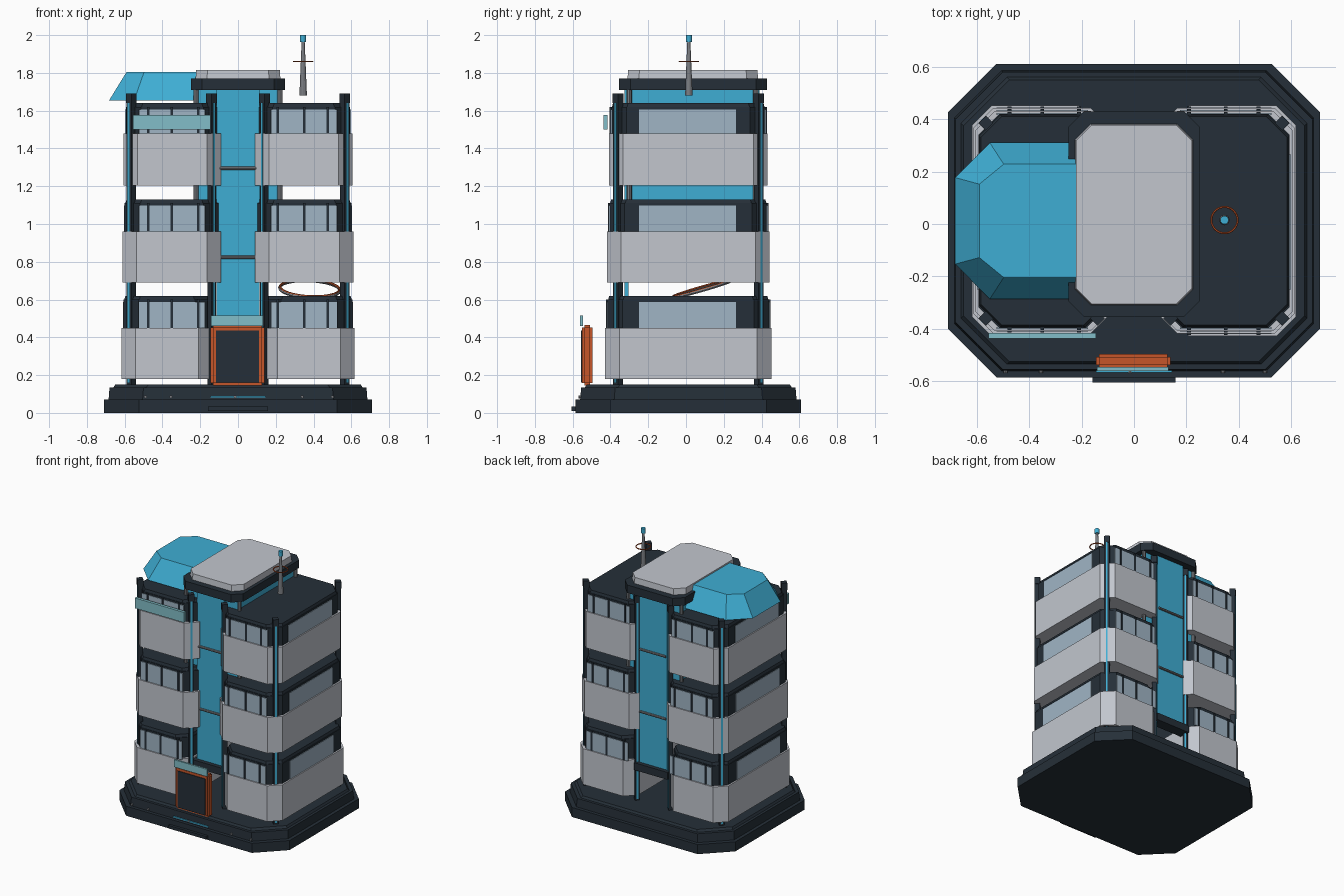
import bpy, bmesh, math
from mathutils import Matrix

if "Cube" in bpy.data.objects:
    bpy.data.objects.remove(bpy.data.objects["Cube"])


def mat(name, r, g, b):
    m = bpy.data.materials.new(name)
    lin = lambda c: ((c / 255 + 0.055) / 1.055) ** 2.4 if c > 10 else c / 3295
    m.diffuse_color = (lin(r), lin(g), lin(b), 1)
    m.use_nodes = True
    m.node_tree.nodes["Principled BSDF"].inputs["Base Color"].default_value = m.diffuse_color
    return m


DARK = mat("dark slate", 37, 47, 56)
PALE = mat("pale grey", 194, 198, 206)
BLUE = mat("sky blue", 63, 174, 212)
GLASS = mat("window glass", 160, 181, 197)
TEAL = mat("pale teal", 130, 190, 200)
ORANGE = mat("burnt orange", 198, 86, 42)
METAL = mat("metal grey", 122, 125, 130)


def finish(name, bm, m):
    bmesh.ops.recalc_face_normals(bm, faces=bm.faces)
    me = bpy.data.meshes.new(name)
    bm.to_mesh(me)
    bm.free()
    me.materials.append(m)
    ob = bpy.data.objects.new(name, me)
    bpy.context.collection.objects.link(ob)
    return ob


def outline(x0, x1, y0, y1, c):
    return [(x0 + c, y0), (x1 - c, y0), (x1, y0 + c), (x1, y1 - c),
            (x1 - c, y1), (x0 + c, y1), (x0, y1 - c), (x0, y0 + c)]


def prism(name, x, y, z, c, m, top=0.0):
    """Chamfered block; top is how far the upper outline draws in."""
    x0, x1 = sorted(x)
    bm = bmesh.new()
    lo = [bm.verts.new((*p, z[0])) for p in outline(x0, x1, *y, c)]
    hi = [bm.verts.new((*p, z[1])) for p in
          outline(x0 + top, x1 - top, y[0] + top, y[1] - top, c)]
    bm.faces.new(lo)
    bm.faces.new(hi)
    for i in range(8):
        j = (i + 1) % 8
        bm.faces.new((lo[i], lo[j], hi[j], hi[i]))
    return finish(name, bm, m)


def box(name, x, y, z, m, bevel=0.0, turn=0.0):
    x, y = sorted(x), sorted(y)
    bm = bmesh.new()
    bmesh.ops.create_cube(bm, size=1)
    cen = [(a[0] + a[1]) / 2 for a in (x, y, z)]
    bm.transform(Matrix.Translation(cen) @ Matrix.Rotation(turn, 4, 'Z') @
                 Matrix.Diagonal([a[1] - a[0] for a in (x, y, z)] + [1]))
    if bevel:
        bmesh.ops.bevel(bm, geom=bm.edges[:], offset=bevel, segments=2, affect='EDGES')
    return finish(name, bm, m)


def rod(name, cen, r0, r1, h, m, n=12, axis=None):
    bm = bmesh.new()
    bmesh.ops.create_cone(bm, cap_ends=True, segments=n, radius1=r0, radius2=r1, depth=h)
    rot = Matrix.Rotation(math.pi / 2, 4, axis) if axis else Matrix()
    bm.transform(Matrix.Translation(cen) @ rot)
    return finish(name, bm, m)


def ring(name, cen, r, t, m, rot=(0, 0, 0)):
    bpy.ops.mesh.primitive_torus_add(location=cen, rotation=rot, major_radius=r, minor_radius=t,
                                     major_segments=32, minor_segments=6)
    ob = bpy.context.object
    ob.name = name
    ob.data.materials.append(m)


# stepped base
prism("base_lower", (-.71, .71), (-.585, .61), (0, .072), .185, DARK)
prism("base_middle", (-.685, .685), (-.56, .585), (.072, .135), .18, DARK, .005)
prism("base_top", (-.66, .66), (-.535, .56), (.135, .15), .175, DARK, .01)
box("front_step", (-.158, .158), (-.605, -.58), (.01, .033), DARK)
box("step_light", (-.145, .145), (-.567, -.556), (.082, .09), BLUE)
for x in (-.49, -.355, -.015, .34, .5):
    rod("base_lamp", (x, -.563, .085), .008, .008, .012, METAL, 8, 'X')

# three storeys on each side of the core: parapet, dark band, windows
YC = .012
storeys = [(.18, .45, .62, .618, .44, .135), (.69, .96, 1.13, .612, .43, .09),
           (1.205, 1.48, 1.64, .606, .42, .09)]
for n, (zb, zr, zt, xo, h, xi) in enumerate(storeys, 1):
    for s in (-1, 1):
        side = "left" if s < 0 else "right"
        tag = f"{side}_{n}"
        prism("parapet_" + tag, (s * xi, s * xo), (YC - h, YC + h), (zb, zr), .075, PALE)
        e = .012
        prism("storey_band_" + tag, (s * (xi + e), s * (xo - e)), (YC - h + e, YC + h - e),
              (zr, zt - .02), .08, DARK)
        prism("storey_roof_" + tag, (s * (xi + e + .004), s * (xo - e - .004)),
              (YC - h + e + .004, YC + h - e - .004), (zt - .02, zt), .08, DARK, .006)
        zw = (zr, zt - .033)
        box("side_window_" + tag, (s * (xo - e - .004), s * (xo - e + .004)), (-.25, .265), zw, GLASS)
        for f in (-1, 1):
            y = YC + f * (h - e)
            box("face_window_" + tag, (s * .175, s * .525), (y - .004, y + .004), zw, GLASS)
            for x in (.21, .35, .475):
                box("mullion_" + tag, (s * (x - .007), s * (x + .007)),
                    (y - .008, y + .008), (zr, zt - .02), DARK)

# columns with light strips
for sx in (-1, 1):
    for sy, y in ((-1, -.36), (1, .385)):
        for x, d, w in ((.565, 1, .036), (.14, -1, .032)):
            cx = sx * x
            box("column", (cx - w / 2, cx + w / 2), (y - w / 2, y + w / 2), (.14, 1.69), DARK,
                turn=math.pi / 4)
            v = w / 2 + .001
            px, py = cx + sx * d * v * .707, y + sy * v * .707
            box("column_light", (px - .006, px + .006), (py - .002, py + .002), (.16, 1.64), BLUE,
                turn=sx * sy * d * -math.pi / 4)
            box("column_cap", (cx - .02, cx + .02), (y - .02, y + .02), (1.64, 1.692), DARK,
                turn=math.pi / 4)

# central core
box("core", (-.21, .21), (-.3, .37), (.8, 1.71), BLUE)
for name, y, f in (("front", -.315, -1), ("back", .38, 1)):
    box(f"core_{name}_panel", (-.115, .115), (y - .01, y + .01), (.44, 1.71), BLUE)
    box(f"core_{name}_sill", (-.14, .14), (y - .04, y + .04), (.385, .44), DARK)
    for z in (.825, 1.295):
        rod(f"core_{name}_bar", (0, y + f * .016, z), .009, .009, .215, METAL, 8, 'Y')
for x in (-.222, .222):
    for y in (-.3, .37):
        rod("core_post", (x, y, 1.26), .014, .014, .9, METAL, 8)
prism("core_slab", (-.25, .25), (-.355, .43), (1.71, 1.77), .06, DARK)
prism("core_roof", (-.225, .225), (-.31, .382), (1.765, 1.815), .06, PALE, .004)

# faceted roof canopy on the left
bm = bmesh.new()
half = lambda x, xm, xe, a, b, z: [bm.verts.new((*p, z)) for p in
                                   ((xe, YC - b), (xm, YC - b), (x, YC - a),
                                    (x, YC + a), (xm, YC + b), (xe, YC + b))]
lo = half(-.682, -.55, -.2, .165, .298, 1.655)
hi = half(-.59, -.497, -.2, .14, .216, 1.805)
bm.faces.new(lo)
bm.faces.new(hi)
for i in range(6):
    j = (i + 1) % 6
    bm.faces.new((lo[i], lo[j], hi[j], hi[i]))
finish("roof_canopy", bm, BLUE)

# mast on the right roof
rod("mast", (.345, .015, 1.825), .02, .008, .29, METAL)
rod("mast_tip", (.345, .015, 1.982), .016, .016, .036, BLUE)
ring("mast_ring", (.345, .015, 1.86), .05, .004, ORANGE)

# tilted ring resting between first and second storeys
ring("tilted_ring", (.38, .085, .655), .16, .008, METAL, (.28, .05, 0))
ring("tilted_ring_trim", (.38, .083, .661), .157, .006, ORANGE, (.28, .05, 0))

# entrance
box("door_frame", (-.145, .14), (-.55, -.495), (.145, .465), ORANGE, .012)
box("door_panel", (-.117, .112), (-.555, -.547), (.16, .435), DARK)
box("door_sign", (-.142, .132), (-.56, -.546), (.46, .515), TEAL)

# sign plate on the upper left storey
box("upper_sign", (-.555, -.145), (-.437, -.415), (1.5, 1.577), TEAL)
